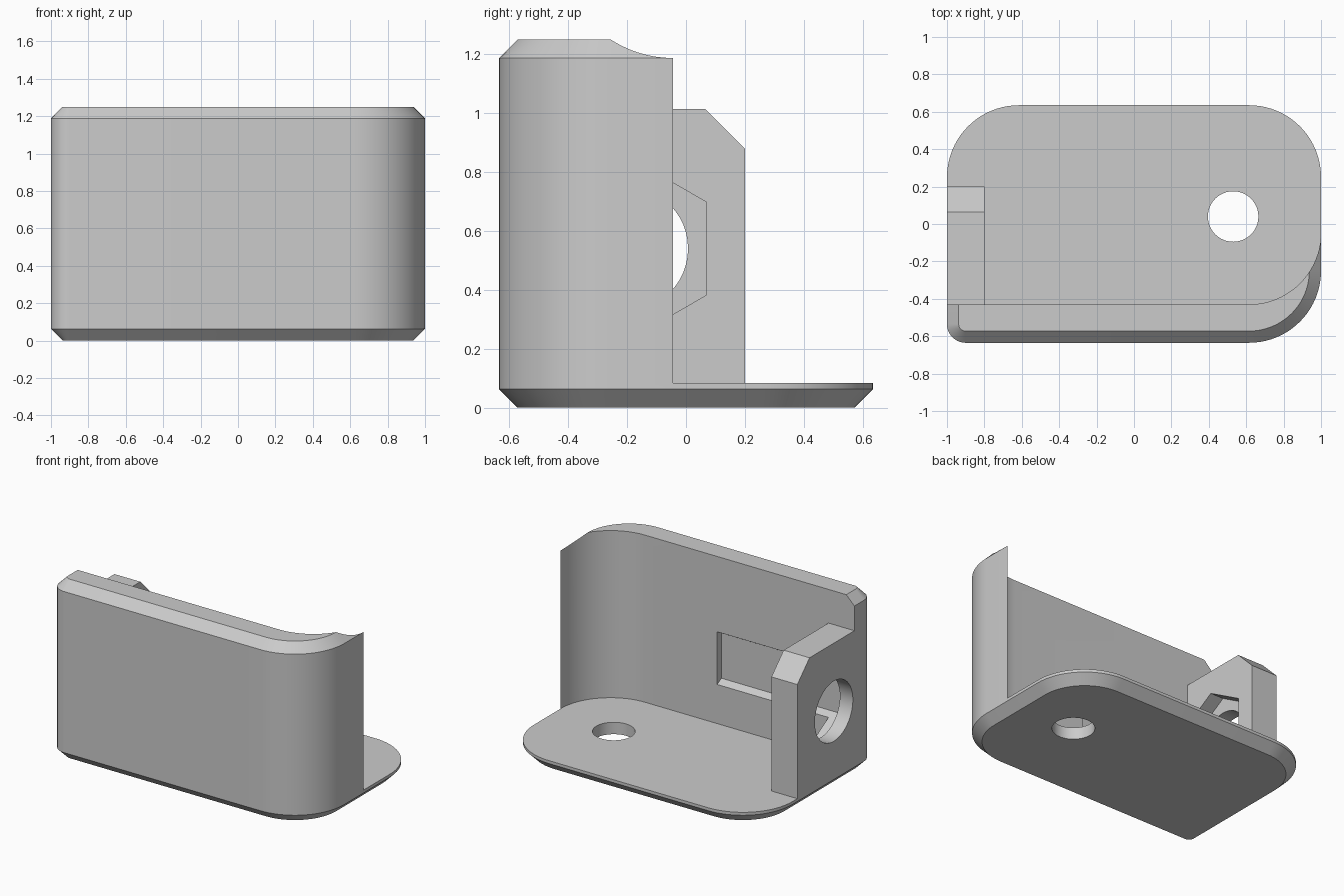
import bpy, bmesh
from math import sin, cos, pi, radians

if "Cube" in bpy.data.objects:
    bpy.data.objects.remove(bpy.data.objects["Cube"])

W, D, H = 1.0, 0.635, 1.25      # half width, half depth, height
C, R, r = 0.0625, 0.385, 0.1    # chamfer, large and small corner radii
FLOOR, WALL = 0.083, -0.43      # floor top, inner wall face
SEG = 20


def arc(cx, cy, rad, a0, a1, n=SEG):
    angles = [radians(a0 + (a1 - a0) * i / n) for i in range(n + 1)]
    return [(cx + rad * cos(a), cy + rad * sin(a)) for a in angles]


def outline(inset):
    """Rounded rectangle with one tight corner."""
    big, small = R - inset, r - inset
    return (arc(-W + r, -D + r, small, 180, 270)
            + arc(W - R, -D + R, big, 270, 360)
            + arc(W - R, D - R, big, 0, 90)
            + arc(-W + R, D - R, big, 90, 180))


def loft(name, rings):
    """Closed solid through matching rings of 3D points."""
    bm = bmesh.new()
    loops = [[bm.verts.new(p) for p in ring] for ring in rings]
    n = len(loops[0])
    bm.faces.new(loops[0])
    bm.faces.new(loops[-1])
    for a, b in zip(loops, loops[1:]):
        for i in range(n):
            j = (i + 1) % n
            bm.faces.new((a[i], a[j], b[j], b[i]))
    bmesh.ops.recalc_face_normals(bm, faces=bm.faces)
    me = bpy.data.meshes.new(name)
    bm.to_mesh(me)
    bm.free()
    ob = bpy.data.objects.new(name, me)
    bpy.context.collection.objects.link(ob)
    return ob


def prism_z(name, pts, z0, z1):
    return loft(name, [[(x, y, z) for x, y in pts] for z in (z0, z1)])


def prism_x(name, pts, x0, x1):
    return loft(name, [[(x, y, z) for y, z in pts] for x in (x0, x1)])


# Chamfered outer block
bracket = loft("bracket", [[(x, y, z) for x, y in outline(inset)]
                           for inset, z in ((C, 0), (0, C), (0, H - C), (C, H))])

# Room behind the wall, with its curved end
room = [(-0.8, WALL)] + arc(W - R, WALL + R, R, 270, 360) + [
    (1.2, WALL + R), (1.2, 0.9), (-0.8, 0.9)]
# Space around the side lug
around_lug = [(WALL, 1.5), (WALL, 1.015), (0.065, 1.015), (0.2, 0.88),
              (0.2, FLOOR), (0.9, FLOOR), (0.9, 1.5)]
# Bolt hole and nut pocket share one axis
AY, AZ = -0.203, 0.54
cutters = [
    prism_z("room_cutter", room, FLOOR, 1.5),
    prism_x("lug_cutter", around_lug, -1.2, -0.75),
    prism_x("nut_pocket_cutter", arc(AY, AZ, 0.315, 30, 330, 5), -0.9, 0.06),
    prism_x("bolt_hole_cutter", arc(AY, AZ, 0.21, 0, 352.5, 47), -1.2, -0.7),
    prism_z("floor_hole_cutter", arc(0.53, 0.04, 0.135, 0, 352.5, 47), -0.2, 0.3),
]

bpy.ops.object.select_all(action='DESELECT')
bracket.select_set(True)
bpy.context.view_layer.objects.active = bracket
for cutter in cutters:
    cutter.hide_render = True
    mod = bracket.modifiers.new("cut", 'BOOLEAN')
    mod.operation = 'DIFFERENCE'
    mod.solver = 'EXACT'
    mod.object = cutter
    bpy.ops.object.modifier_apply(modifier=mod.name)
    bpy.data.objects.remove(cutter)

# Plain grey finish
grey = bpy.data.materials.new("light_grey")
grey.use_nodes = True
colour = (0.6, 0.6, 0.6, 1)
grey.diffuse_color = colour
grey.node_tree.nodes["Principled BSDF"].inputs["Base Color"].default_value = colour
bracket.data.materials.clear()
bracket.data.materials.append(grey)
bpy.ops.object.shade_smooth_by_angle(angle=radians(30))
